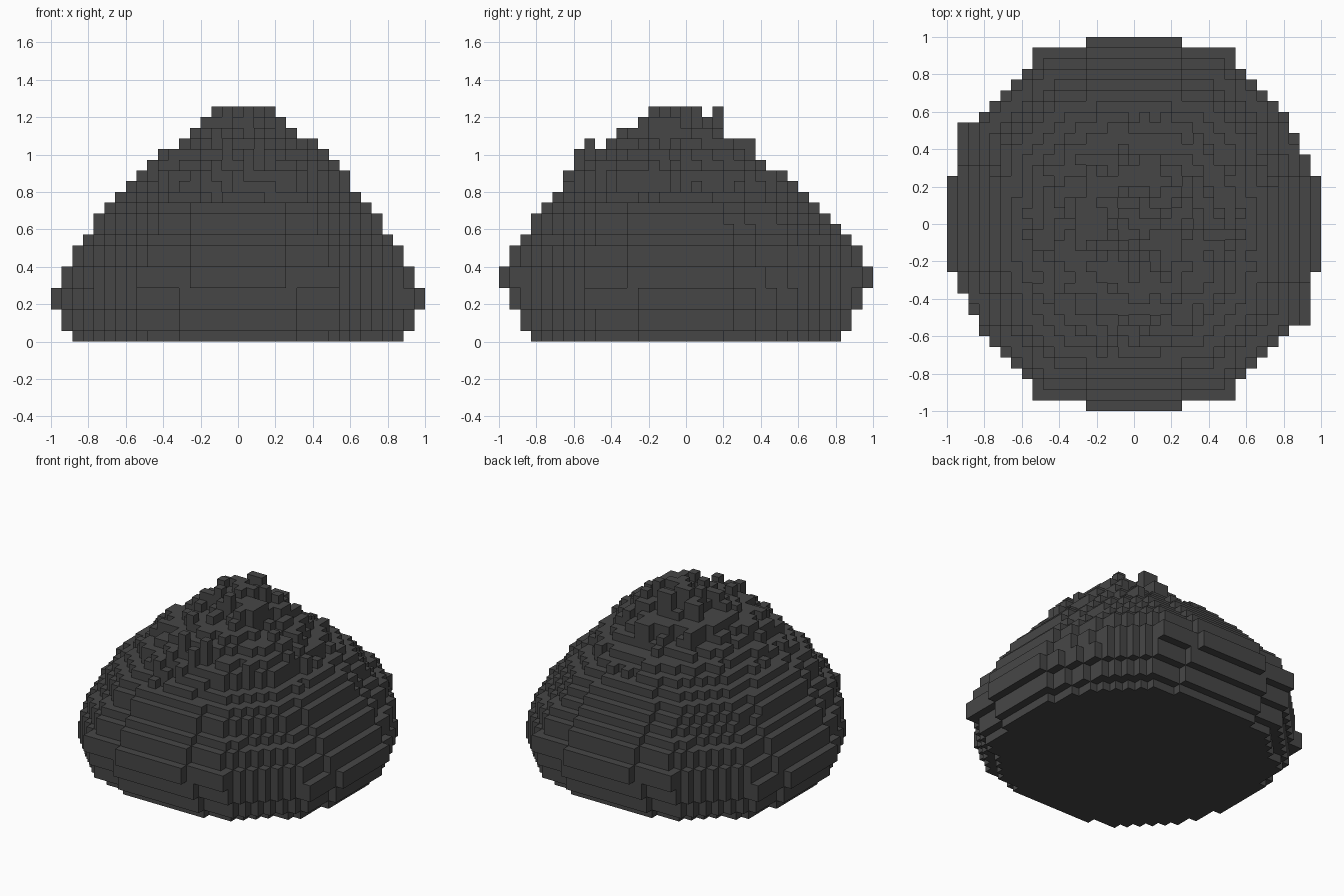
import bpy, bmesh, math, random
from mathutils import Vector

if "Cube" in bpy.data.objects:
    bpy.data.objects.remove(bpy.data.objects["Cube"])

random.seed(5)
N = 35                 # cells along the longest side
S = 2 / N              # cell size

# Extent of every layer in cells, bottom to top: x start, x end, y start, y end
X0 = [2, 1, 1, 0, 0, 1, 1, 2, 2, 3, 4, 4, 5, 6, 7, 8, 9, 10, 11, 13, 14, 15]
X1 = [33, 34, 34, 35, 35, 34, 34, 33, 33, 32, 31, 31, 30, 29, 28, 28, 27, 26, 25, 24, 23, 21]
Y0 = [3, 2, 2, 1, 1, 0, 0, 1, 1, 2, 3, 3, 4, 5, 6, 6, 7, 8, 9, 11, 12, 14]
Y1 = [32, 33, 33, 34, 34, 35, 35, 34, 34, 33, 32, 31, 30, 29, 28, 27, 25, 24, 24, 22, 22, 21]

# One roughness value per column, so no column has gaps
rough = {(i, j): random.random() for i in range(N) for j in range(N)}

# Small bumps that rise on the front and back of the peak: x, y, top layer
BUMPS = [(18, 7, 17), (19, 8, 18), (16, 8, 18), (20, 10, 18), (18, 23, 18), (15, 11, 19),
         (16, 15, 21), (18, 14, 21), (20, 18, 21), (17, 20, 21), (15, 17, 21)]


def filled(i, j, k):
    """Slightly skewed, rounded octagon per layer, worn away towards the peak."""
    if any((i, j) == (x, y) and 12 < k <= top for x, y, top in BUMPS):
        return True
    hx, hy = (X1[k] - X0[k]) / 2, (Y1[k] - Y0[k]) / 2
    u = (i + 0.5 - (X0[k] + X1[k]) / 2) / hx
    v = (j + 0.5 - (Y0[k] + Y1[k]) / 2) / hy
    a, b = max(abs(u), abs(v)), min(abs(u), abs(v))
    skew = max(0, math.cos(2 * (math.atan2(v, u) - math.pi / 8))) ** 3
    s = max(a, (a + 0.15 * b) / 1.015, (a + b) / 1.46,
            math.hypot(u, v) / (1.095 - 0.1 * skew))
    wear = 0.04 * max(0, k - 12) + 0.14 * max(0, k - 17)
    return s <= 1 - wear * rough[i, j]


cells = {(i, j, k) for k in range(len(X0)) for j in range(N) for i in range(N)
         if filled(i, j, k)}

# Rock: only the exposed cell sides become faces
bm = bmesh.new()
corners = {}


def corner(p):
    if p not in corners:
        corners[p] = bm.verts.new(Vector(p) * S - Vector((1, 1, 0)))
    return corners[p]


for c in sorted(cells):
    for axis in range(3):
        a, b = (axis + 1) % 3, (axis + 2) % 3
        for side in (0, 1):
            n = list(c)
            n[axis] += 2 * side - 1
            if tuple(n) in cells:
                continue
            quad = []
            for da, db in ((0, 0), (1, 0), (1, 1), (0, 1)):
                p = list(c)
                p[axis] += side
                p[a] += da
                p[b] += db
                quad.append(corner(tuple(p)))
            bm.faces.new(quad if side else quad[::-1])

mesh = bpy.data.meshes.new("rock")
bm.to_mesh(mesh)
bm.free()
rock = bpy.data.objects.new("rock", mesh)
bpy.context.collection.objects.link(rock)

# Dark grey stone
stone = bpy.data.materials.new("dark_grey_stone")
stone.diffuse_color = (0.062, 0.062, 0.062, 1)
stone.use_nodes = True
stone.node_tree.nodes["Principled BSDF"].inputs["Base Color"].default_value = stone.diffuse_color
mesh.materials.append(stone)
